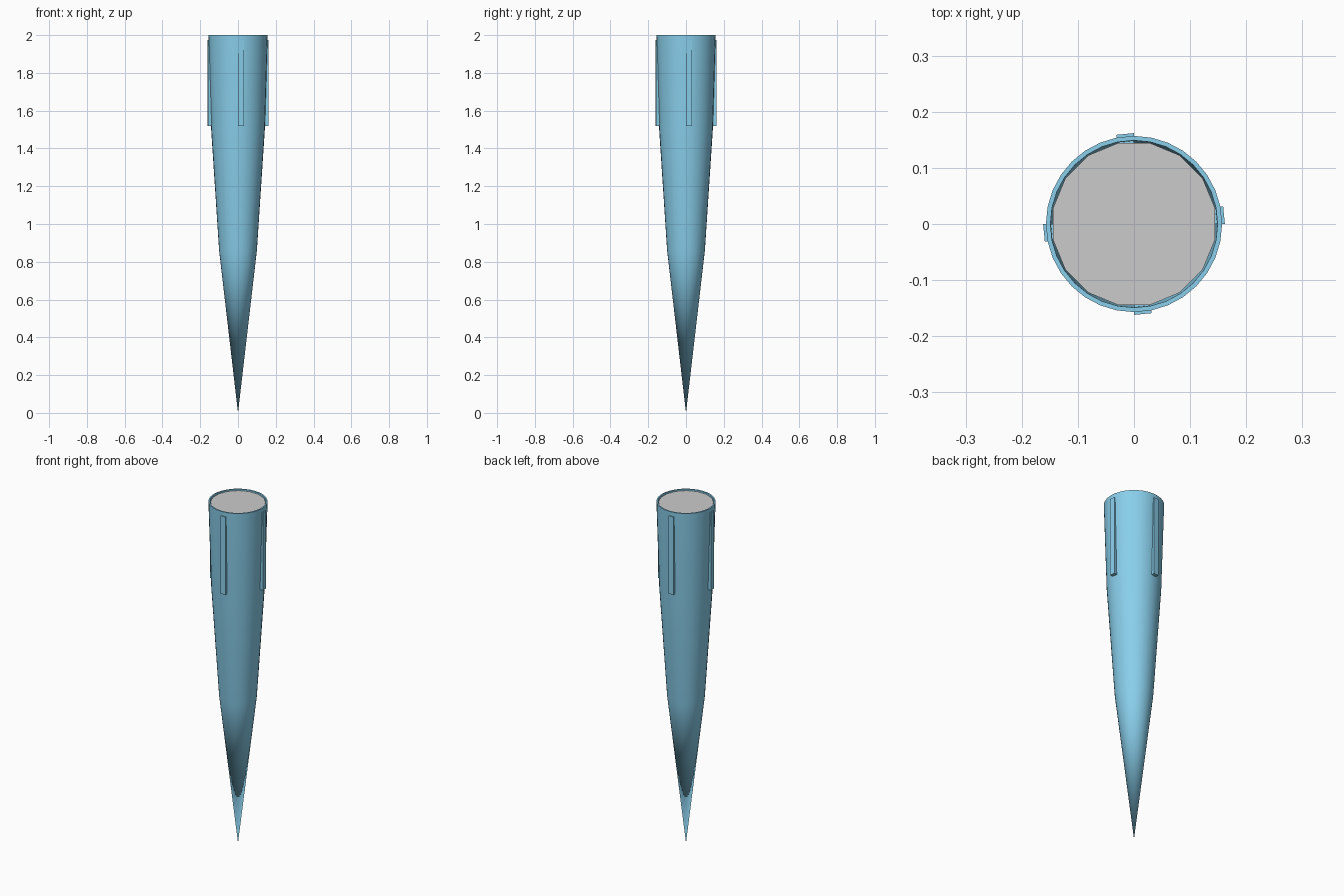
import bpy, bmesh
from math import cos, sin, pi

if "Cube" in bpy.data.objects:
    bpy.data.objects.remove(bpy.data.objects["Cube"])

SIDES = 32
blue = bpy.data.materials.new("light_blue")
blue.diffuse_color = (0.25, 0.62, 0.83, 1)
blue.use_nodes = True
blue.node_tree.nodes["Principled BSDF"].inputs["Base Color"].default_value = blue.diffuse_color


def polar(r, a, z):
    return (r * cos(a), r * sin(a), z)


def finish(name, bm, mat=None, smooth=False):
    bmesh.ops.recalc_face_normals(bm, faces=bm.faces)
    me = bpy.data.meshes.new(name)
    bm.to_mesh(me)
    bm.free()
    ob = bpy.data.objects.new(name, me)
    bpy.context.collection.objects.link(ob)
    if mat:
        me.materials.append(mat)
    if smooth:
        bpy.ops.object.select_all(action='DESELECT')
        ob.select_set(True)
        bpy.context.view_layer.objects.active = ob
        bpy.ops.object.shade_smooth_by_angle(angle=pi / 6)
    return ob


# tapered hollow shell: up the outside, over the rim, down the inside
outer = [(0.1, 0.86), (0.142, 1.5), (0.157, 2.0)]
inner = [(0.149, 2.0), (0.133, 1.5), (0.091, 0.86)]
bm = bmesh.new()
rings = [[bm.verts.new(polar(r, 2 * pi * i / SIDES, z)) for i in range(SIDES)]
         for r, z in outer + inner]
for a, b in zip(rings, rings[1:]):
    for i in range(SIDES):
        j = (i + 1) % SIDES
        bm.faces.new((a[i], a[j], b[j], b[i]))
for ring, z in ((rings[0], 0), (rings[-1], 0.09)):
    tip = bm.verts.new((0, 0, z))
    for i in range(SIDES):
        bm.faces.new((ring[i], ring[(i + 1) % SIDES], tip))
finish("cone_shell", bm, blue, smooth=True)

# four raised ribs, each one shell facet wide
bm = bmesh.new()
for k in range(4):
    a0 = k * pi / 2
    a1 = a0 + 2 * pi / SIDES
    corners = [bm.verts.new(polar(r, a, z)) for z in (1.52, 1.975)
               for r, a in ((0.139, a0), (0.162, a0), (0.162, a1), (0.139, a1))]
    for f in ((0, 1, 2, 3), (4, 5, 6, 7), (0, 1, 5, 4),
              (1, 2, 6, 5), (2, 3, 7, 6), (3, 0, 4, 7)):
        bm.faces.new([corners[i] for i in f])
finish("side_ribs", bm, blue)

# grey filling just below the rim
bm = bmesh.new()
bm.faces.new([bm.verts.new(polar(0.147, (i + 0.5) * pi / 8, 1.993)) for i in range(16)])
finish("top_filling", bm)
